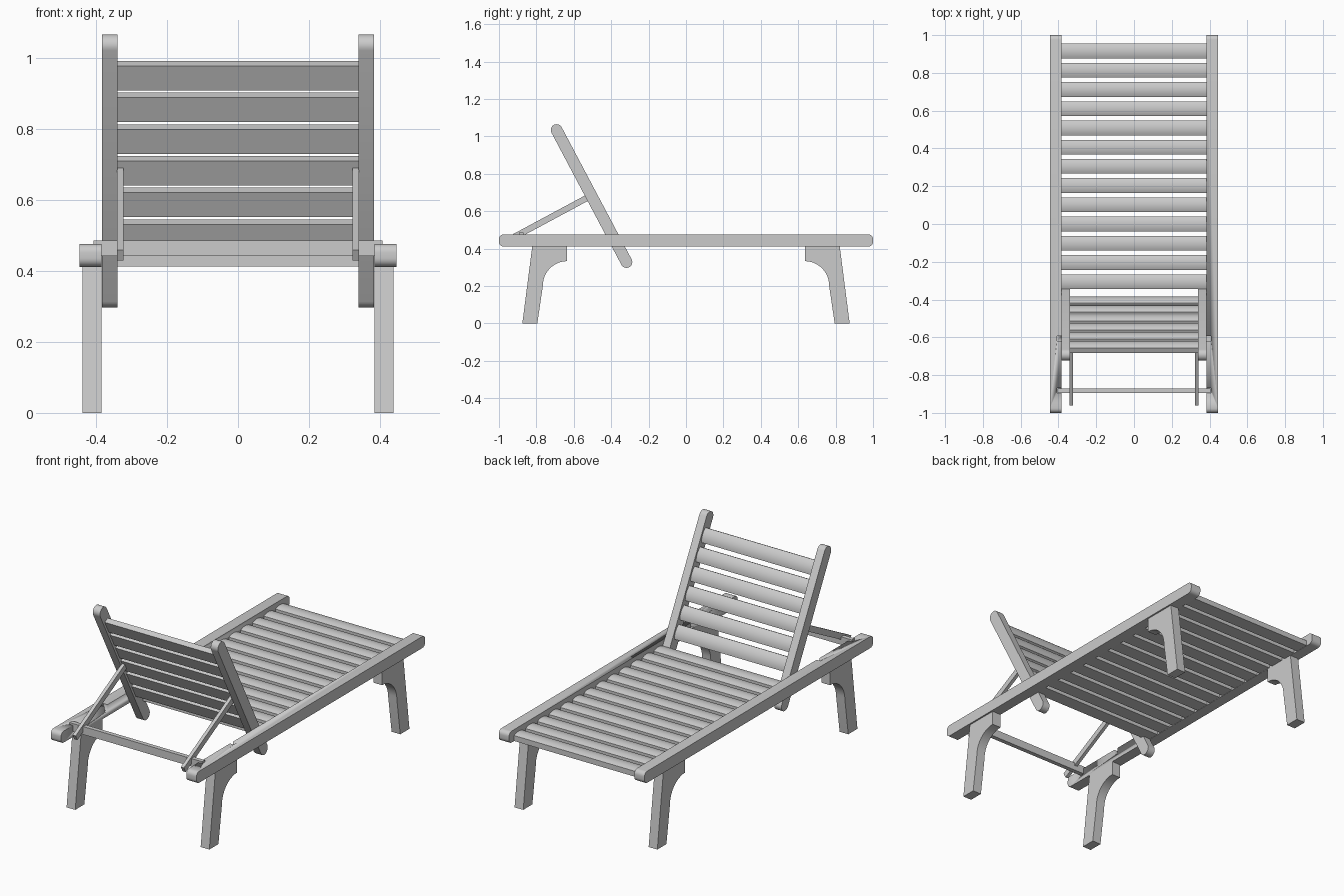
import bpy, bmesh, math
from mathutils import Vector

if "Cube" in bpy.data.objects:
    bpy.data.objects.remove(bpy.data.objects["Cube"])


def prism(name, profile, x0, x1):
    """Extrude a closed (y, z) profile from x0 to x1."""
    bm = bmesh.new()
    face = bm.faces.new([bm.verts.new((x0, y, z)) for y, z in profile])
    ext = bmesh.ops.extrude_face_region(bm, geom=[face])
    bmesh.ops.translate(bm, vec=(x1 - x0, 0, 0),
                        verts=[v for v in ext["geom"] if isinstance(v, bmesh.types.BMVert)])
    bmesh.ops.recalc_face_normals(bm, faces=bm.faces)
    mesh = bpy.data.meshes.new(name)
    bm.to_mesh(mesh)
    bm.free()
    ob = bpy.data.objects.new(name, mesh)
    bpy.context.collection.objects.link(ob)
    bpy.ops.object.select_all(action='DESELECT')
    ob.select_set(True)
    bpy.context.view_layer.objects.active = ob
    bpy.ops.object.shade_smooth_by_angle(angle=math.radians(35))
    return ob


def pair(name, profile, x0, x1):
    return [prism("left_" + name, profile, -x1, -x0), prism("right_" + name, profile, x0, x1)]


def box(y0, y1, z0, z1):
    return [(y0, z0), (y1, z0), (y1, z1), (y0, z1)]


def arc(cy, cz, r, a0, a1, n):
    return [(cy + r * math.cos(math.radians(a0 + (a1 - a0) * i / n)),
             cz + r * math.sin(math.radians(a0 + (a1 - a0) * i / n))) for i in range(n + 1)]


def slat(name, origin, along, up, x, width=0.078, thick=0.036, dome=0.006):
    """Slat with a slightly domed upper face, centred on origin."""
    pts = [(-width / 2, -thick / 2), (width / 2, -thick / 2)]
    for i in range(9):
        t = 1 - i / 4
        pts.append((t * width / 2, thick / 2 - dome + dome * 1.6 * (1 - t * t)))
    return prism(name, [tuple(origin + along * a + up * b) for a, b in pts], -x, x)


# Side rails with rounded ends
r, z0, z1 = 0.024, 0.411, 0.475
rail = (arc(1 - r, z0 + r, r, -90, 0, 6) + arc(1 - r, z1 - r, r, 0, 90, 6)
        + arc(-1 + r, z1 - r, r, 90, 180, 6) + arc(-1 + r, z0 + r, r, 180, 270, 6))
rails = pair("side_rail", rail, 0.384, 0.446)

# Notches in the rails for the support bar
for y in (-0.606, -0.882):
    cutter = prism("notch_cutter", box(y - 0.0125, y + 0.0125, 0.44, 0.52), -0.407, 0.407)
    cutter.hide_render = True
    for ob in rails:
        bpy.context.view_layer.objects.active = ob
        mod = ob.modifiers.new("notch", 'BOOLEAN')
        mod.operation = 'DIFFERENCE'
        mod.solver = 'EXACT'
        mod.object = cutter
        bpy.ops.object.modifier_apply(modifier=mod.name)
    bpy.data.objects.remove(cutter)

# Bar resting in the notches
prism("support_bar", box(-0.894, -0.870, 0.441, 0.485), -0.406, 0.406)

# Splayed legs with curved brackets
leg = [(-0.875, 0), (-0.795, 0)] + arc(-0.635, 0.203, 0.13, 180, 90, 12) + [(-0.635, 0.412), (-0.822, 0.412)]
pair("head_leg", leg, 0.384, 0.437)
pair("foot_leg", [(-y, z) for y, z in leg], 0.384, 0.437)

# Seat slats
for i in range(13):
    slat(f"seat_slat_{i + 1}", Vector((0.916 - i * 0.1018, 0.430)), Vector((1, 0)), Vector((0, 1)), 0.386)

# Backrest stiles, tilted with round ends
top, bottom = Vector((-0.692, 1.034)), Vector((-0.318, 0.328))
down = (bottom - top).normalized()
normal = Vector((-down.y, down.x))
ang = math.degrees(math.atan2(down.y, down.x))
stile = arc(*bottom, 0.031, ang - 90, ang + 90, 12) + arc(*top, 0.031, ang + 90, ang + 270, 12)
pair("backrest_stile", stile, 0.339, 0.383)

# Backrest slats
for i in range(6):
    slat(f"backrest_slat_{i + 1}", top + down * (0.056 + 0.039 + i * 0.1008), down, normal, 0.341)

# Props holding up the backrest
low, high = Vector((-0.952, 0.444)), Vector((-0.518, 0.677))
d = (high - low).normalized()
n = Vector((-d.y, d.x)) * 0.0165
pair("backrest_prop", [tuple(p) for p in (low - n, high - n, high + n, low + n)], 0.322, 0.341)
